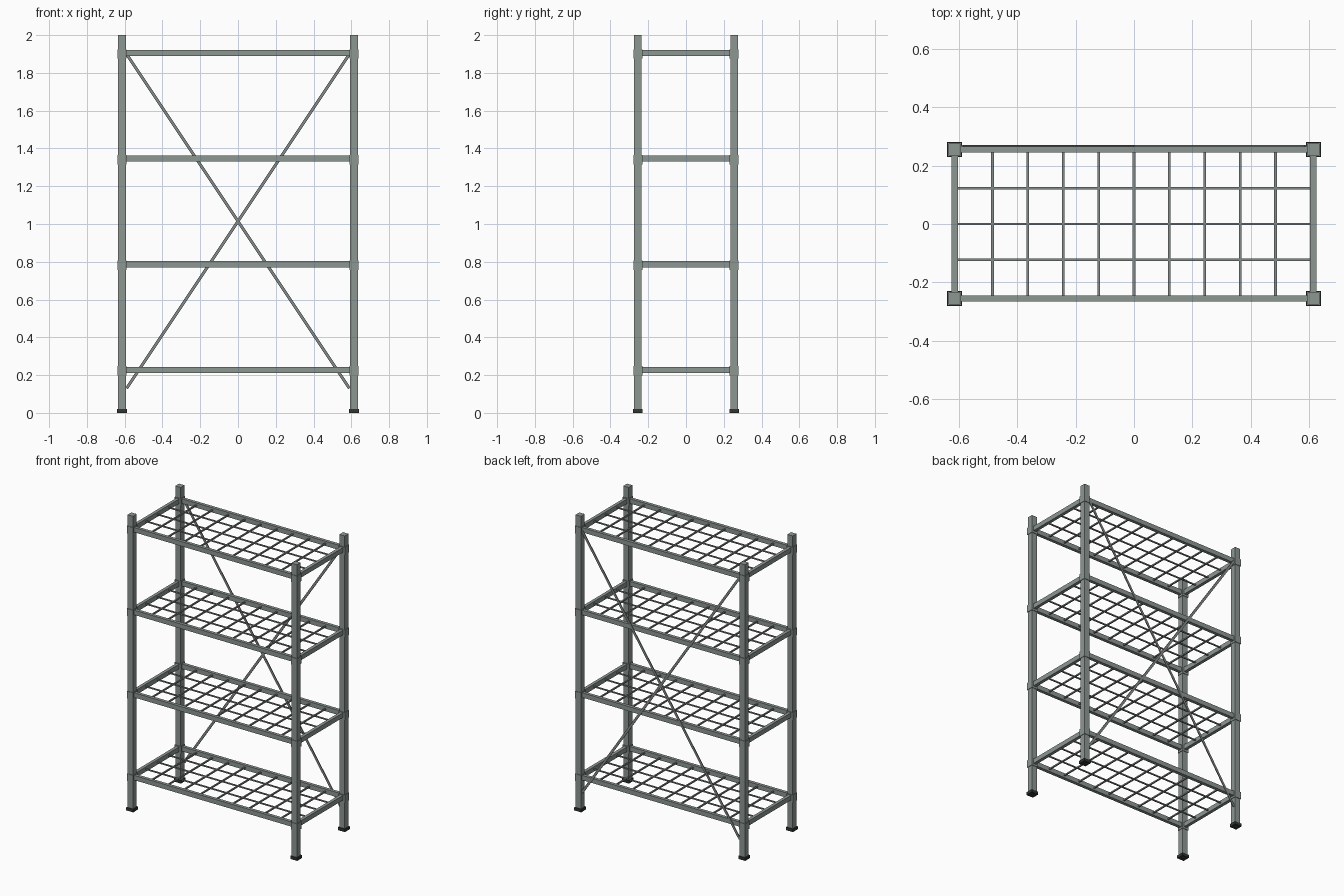
import bpy
from mathutils import Vector, Matrix

if "Cube" in bpy.data.objects:
    bpy.data.objects.remove(bpy.data.objects["Cube"])


def material(name, rgb):
    m = bpy.data.materials.new(name)
    m.diffuse_color = (*rgb, 1)
    m.use_nodes = True
    m.node_tree.nodes["Principled BSDF"].inputs["Base Color"].default_value = m.diffuse_color
    return m


steel = material("grey steel", (0.27, 0.31, 0.29))
wire = material("wire steel", (0.23, 0.26, 0.245))
rubber = material("dark rubber", (0.03, 0.035, 0.034))


def box(name, centre, size, mat, rot=None):
    x, y, z = (s / 2 for s in size)
    verts = [(i * x, j * y, k * z) for i in (-1, 1) for j in (-1, 1) for k in (-1, 1)]
    faces = [(0, 1, 3, 2), (4, 6, 7, 5), (0, 4, 5, 1), (2, 3, 7, 6), (0, 2, 6, 4), (1, 5, 7, 3)]
    me = bpy.data.meshes.new(name)
    me.from_pydata(verts, [], faces)
    me.materials.append(mat)
    ob = bpy.data.objects.new(name, me)
    ob.matrix_world = Matrix.Translation(centre) @ (rot or Matrix())
    bpy.context.collection.objects.link(ob)
    return ob


PX, PY = 0.614, 0.255           # post centres
POST = 0.04
SHELVES = [0.228 + 0.559 * i for i in range(4)]

# posts, feet and shelf collars
for sx in (-1, 1):
    for sy in (-1, 1):
        x, y = sx * PX, sy * PY
        box("post", (x, y, 1.005), (POST, POST, 1.99), steel)
        box("foot", (x, y, 0.01), (0.052, 0.052, 0.02), rubber)
        for z in SHELVES:
            box("collar", (x, y, z - 0.005), (0.047, 0.047, 0.05), steel)

# shelves: frame beams and wire grid
for z in SHELVES:
    for s in (-1, 1):
        box("long_beam", (0, s * PY, z), (2 * PX - POST, 0.022, 0.032), steel)
        box("side_beam", (s * PX, 0, z), (0.022, 2 * PY - POST, 0.032), steel)
    for i in (-1, 0, 1):
        box("long_wire", (0, i * 0.122, z), (2 * PX - 0.02, 0.008, 0.008), wire)
    for i in range(-4, 5):
        box("cross_wire", (i * 0.121, 0, z), (0.009, 2 * PY - 0.02, 0.009), wire)

# crossed flat braces on the back
for s in (-1, 1):
    d = Vector((s * 1.18, 0, 1.77))
    rot = Vector((0, 0, 1)).rotation_difference(d).to_matrix().to_4x4()
    box("back_brace", (0, PY + 0.0125, 1.015), (0.016, 0.005, d.length), wire, rot)
